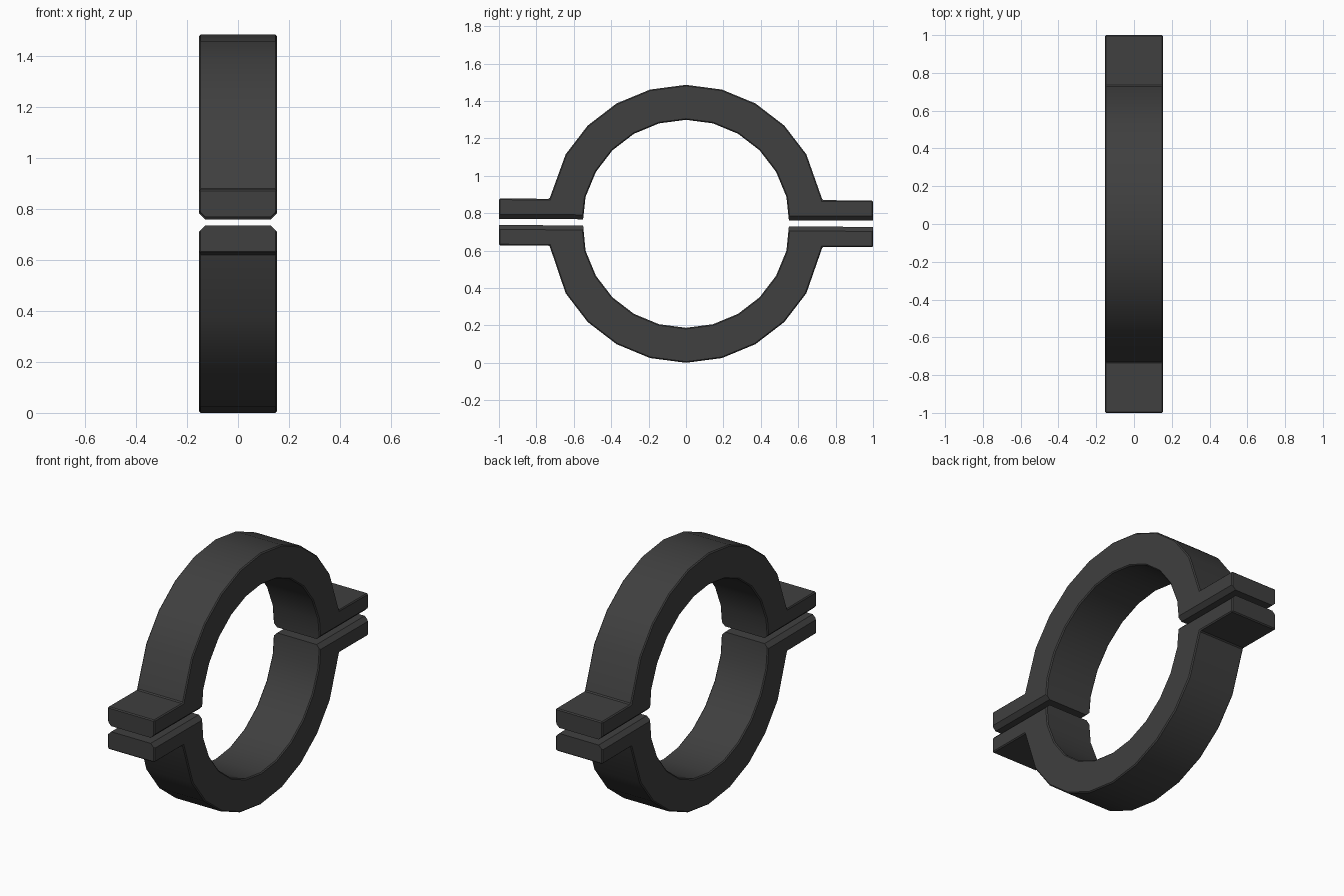
import bpy
import bmesh
from math import sin, cos, radians

cube = bpy.data.objects.get("Cube")
if cube:
    bpy.data.objects.remove(cube)

HALF_WIDTH = 0.153
RING_Z, TAB_Z = 0.743, 0.748
OUTER_R, INNER_R = 0.743, 0.556
GAP, TAB_TOP = 0.0165, 0.125

mat = bpy.data.materials.new("dark_grey")
mat.use_nodes = True
colour = (0.05, 0.05, 0.05, 1)
mat.diffuse_color = colour
bsdf = mat.node_tree.nodes["Principled BSDF"]
bsdf.inputs["Base Color"].default_value = colour
bsdf.inputs["Roughness"].default_value = 0.6


def arc(radius, degrees, side):
    return [(radius * sin(radians(a)), RING_Z + side * radius * cos(radians(a)))
            for a in degrees]


def tab(ys, hs, side):
    # the split line leans very slightly
    return [(y, TAB_Z + side * h - 0.005 * y) for y, h in zip(ys, hs)]


def clamp_half(name, side):
    # outer arc, tab, inner arc, opposite tab
    profile = arc(OUTER_R, range(-60, 61, 15), side)
    profile += tab((0.73, 1, 1, 0.55), (TAB_TOP, TAB_TOP, GAP, GAP), side)
    profile += arc(INNER_R, range(75, -76, -15), side)
    profile += tab((-0.55, -1, -1, -0.73), (GAP, GAP, TAB_TOP, TAB_TOP), side)

    bm = bmesh.new()
    face = bm.faces.new([bm.verts.new((-HALF_WIDTH, y, z)) for y, z in profile])
    ext = bmesh.ops.extrude_face_region(bm, geom=[face])
    moved = [v for v in ext["geom"] if isinstance(v, bmesh.types.BMVert)]
    bmesh.ops.translate(bm, vec=(2 * HALF_WIDTH, 0, 0), verts=moved)
    bmesh.ops.recalc_face_normals(bm, faces=bm.faces)

    # chamfer the long edges that border the gap
    def borders_gap(e):
        a, b = (v.co for v in e.verts)
        near = all(abs(c.z - TAB_Z) < GAP + 0.01 for c in (a, b))
        return near and abs(a.x - b.x) < 0.01 and a.y * b.y > 0

    bmesh.ops.bevel(bm, geom=[e for e in bm.edges if borders_gap(e)],
                    offset=0.024, segments=1, affect="EDGES")

    # ease the remaining rim edges
    def on_rim(e):
        flat = all(abs(abs(v.co.x) - HALF_WIDTH) < 0.001 for v in e.verts)
        return (flat and e.calc_face_angle(0) > 1.2)

    bmesh.ops.bevel(bm, geom=[e for e in bm.edges if on_rim(e)],
                    offset=0.006, segments=1, affect="EDGES")
    bmesh.ops.recalc_face_normals(bm, faces=bm.faces)

    mesh = bpy.data.meshes.new(name)
    bm.to_mesh(mesh)
    bm.free()
    mesh.materials.append(mat)
    obj = bpy.data.objects.new(name, mesh)
    bpy.context.collection.objects.link(obj)
    bpy.ops.object.select_all(action="DESELECT")
    obj.select_set(True)
    bpy.context.view_layer.objects.active = obj
    bpy.ops.object.shade_smooth_by_angle(angle=radians(30))


clamp_half("upper_clamp_half", 1)
clamp_half("lower_clamp_half", -1)
